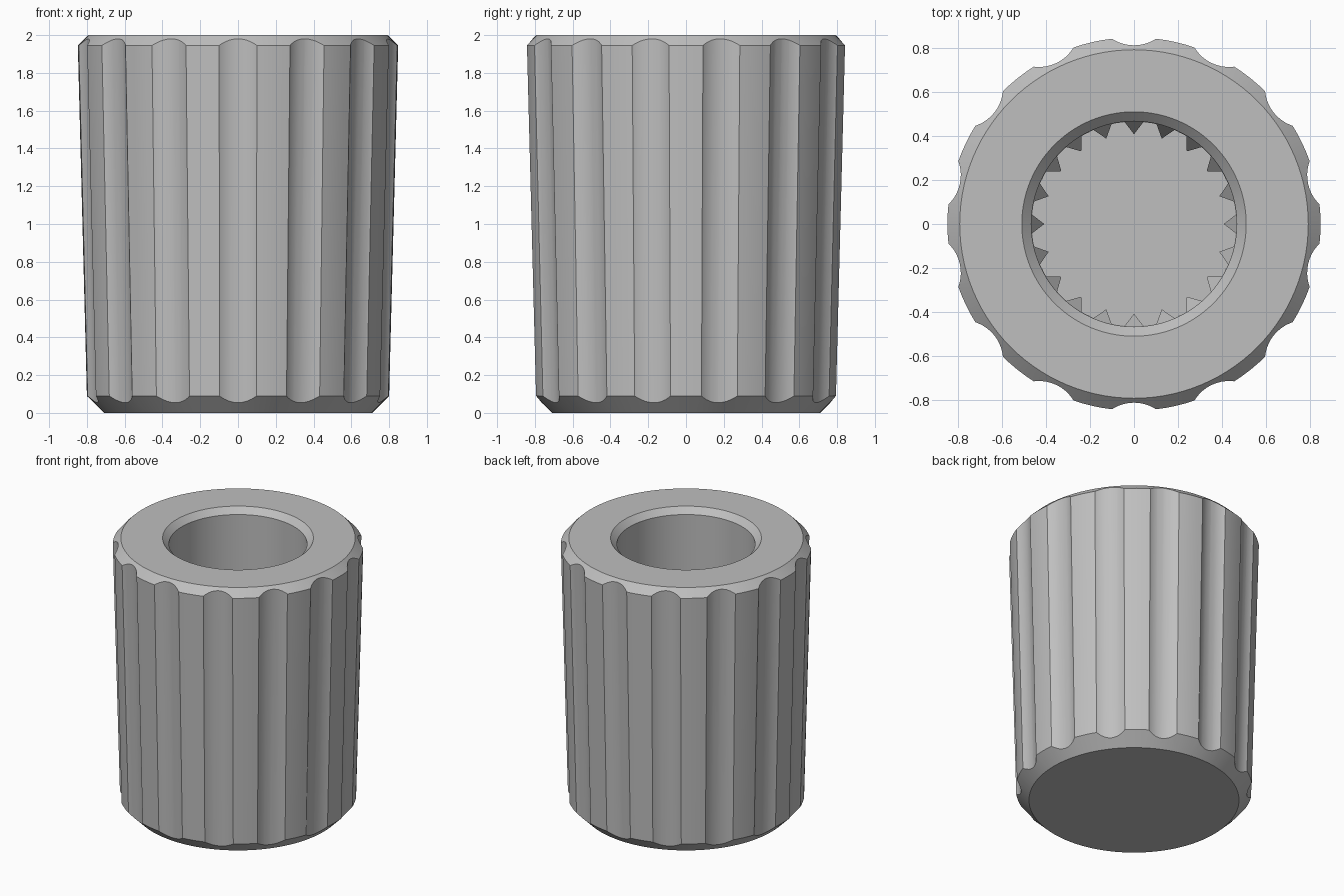
import bpy, bmesh, math
from mathutils import Matrix, Vector

if "Cube" in bpy.data.objects:
    bpy.data.objects.remove(bpy.data.objects["Cube"])

FLUTES, TEETH, SEGMENTS = 14, 20, 112
FLOOR_Z = 0.35

grey = bpy.data.materials.new("light grey plastic")
grey.diffuse_color = (0.52, 0.52, 0.52, 1.0)
grey.use_nodes = True
grey.node_tree.nodes["Principled BSDF"].inputs["Base Color"].default_value = grey.diffuse_color


def make_object(name, bm):
    bmesh.ops.recalc_face_normals(bm, faces=bm.faces[:])
    mesh = bpy.data.meshes.new(name)
    bm.to_mesh(mesh)
    bm.free()
    mesh.materials.append(grey)
    obj = bpy.data.objects.new(name, mesh)
    bpy.context.collection.objects.link(obj)
    return obj


def activate(obj):
    bpy.ops.object.select_all(action='DESELECT')
    obj.select_set(True)
    bpy.context.view_layer.objects.active = obj


# Knob body: tapered outside, chamfered ends, blind bore
profile = [(0.71, 0.0), (0.80, 0.09), (0.848, 1.945), (0.792, 2.0),
           (0.51, 2.0), (0.467, 1.957), (0.465, FLOOR_Z)]
bm = bmesh.new()
rings = []
for r, z in profile:
    rings.append([bm.verts.new((r * math.cos(a), r * math.sin(a), z))
                  for a in (math.tau * i / SEGMENTS for i in range(SEGMENTS))])
for low, high in zip(rings, rings[1:]):
    for i in range(SEGMENTS):
        j = (i + 1) % SEGMENTS
        bm.faces.new((low[i], low[j], high[j], high[i]))
bm.faces.new(rings[0])
bm.faces.new(rings[-1])
body = make_object("knob_body", bm)

# Flute cutters: cylinders leaning with the taper of the wall
bm = bmesh.new()
radius = 0.18
bottom = Vector((0.764 + radius, 0, 0.055))
top = Vector((0.812 + radius, 0, 1.98))
lean = Vector((0, 0, 1)).rotation_difference(top - bottom).to_matrix().to_4x4()
place = Matrix.Translation((bottom + top) / 2) @ lean
for i in range(FLUTES):
    turn = Matrix.Rotation(math.pi / 2 + math.tau * i / FLUTES, 4, 'Z')
    bmesh.ops.create_cone(bm, cap_ends=True, segments=48, radius1=radius,
                          radius2=radius, depth=2.6, matrix=turn @ place)
cutter = make_object("flute_cutter", bm)
cutter.hide_render = True

cut = body.modifiers.new("flutes", 'BOOLEAN')
cut.operation = 'DIFFERENCE'
cut.solver = 'EXACT'
cut.object = cutter
activate(body)
bpy.ops.object.modifier_apply(modifier=cut.name)
bpy.data.objects.remove(cutter, do_unlink=True)
activate(body)
bpy.ops.object.shade_smooth_by_angle(angle=math.radians(25))

# Spline teeth: triangular ribs with sloping tops around the lower bore
bm = bmesh.new()
for i in range(TEETH):
    turn = Matrix.Rotation(math.tau * i / TEETH, 4, 'Z')
    section = [(0.475, -0.052, 1.3), (0.408, 0.0, 1.18), (0.475, 0.052, 1.3)]
    upper = [bm.verts.new(turn @ Vector(p)) for p in section]
    lower = [bm.verts.new(turn @ Vector((x, y, FLOOR_Z - 0.01)))
             for x, y, z in section]
    bm.faces.new(upper)
    bm.faces.new(lower[::-1])
    for a in range(3):
        b = (a + 1) % 3
        bm.faces.new((lower[a], lower[b], upper[b], upper[a]))
make_object("spline_teeth", bm)
